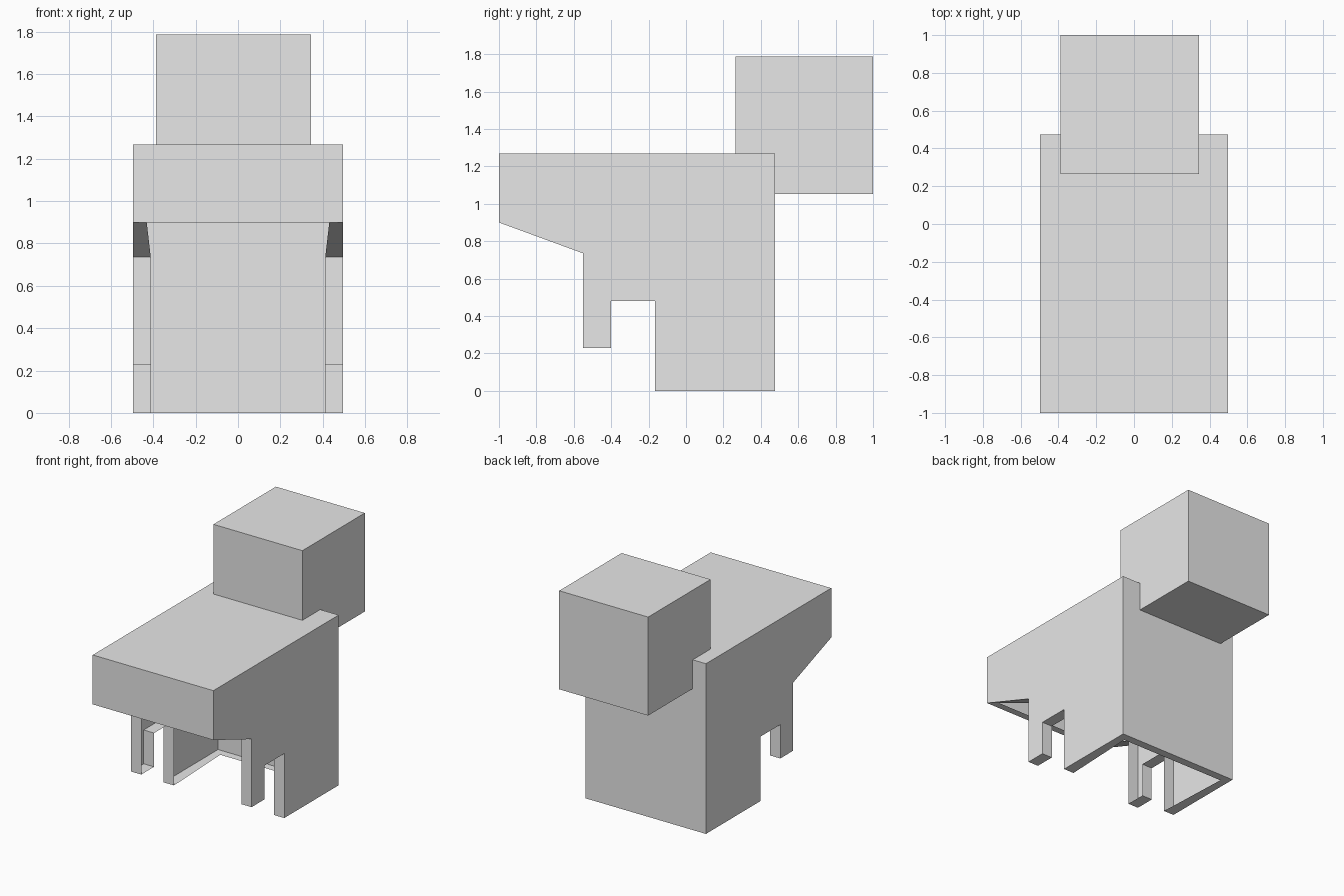
import bpy
import bmesh

# Remove the default cube
old = bpy.data.objects.get("Cube")
if old:
    bpy.data.objects.remove(old, do_unlink=True)

# Single plain grey material
grey = bpy.data.materials.new("light_grey")
grey.use_nodes = True
grey.diffuse_color = (0.8, 0.8, 0.8, 1)
grey.node_tree.nodes["Principled BSDF"].inputs["Base Color"].default_value = (0.8, 0.8, 0.8, 1)


def add_object(name, bm):
    mesh = bpy.data.meshes.new(name)
    bm.to_mesh(mesh)
    bm.free()
    mesh.materials.append(grey)
    obj = bpy.data.objects.new(name, mesh)
    bpy.context.collection.objects.link(obj)
    return obj


# Body: hollow shell, open below, from one side profile in (y, z)
HALF_WIDTH = 0.497
profile = [
    (-1, 0.9), (-1, 1.268), (0.475, 1.268), (0.475, 0),   # front, top, back
    (-0.165, 0), (-0.165, 0.48), (-0.4, 0.48),            # notch
    (-0.4, 0.228), (-0.55, 0.228), (-0.55, 0.735),        # front leg
]
bm = bmesh.new()
low = [bm.verts.new((-HALF_WIDTH, y, z)) for y, z in profile]
high = [bm.verts.new((HALF_WIDTH, y, z)) for y, z in profile]
bm.faces.new(low)
bm.faces.new(high[::-1])
for i in range(3):
    bm.faces.new((low[i], high[i], high[i + 1], low[i + 1]))
body = add_object("body_shell", bm)

# Inward lip along the open lower edge
lip = body.modifiers.new("lip", "SOLIDIFY")
lip.thickness = 0.085
lip.offset = -1
lip.use_rim = True
lip.use_rim_only = True

# Head block: box set into the top of the back wall
lo, hi = (-0.388, 0.265, 1.053), (0.345, 1, 1.787)
bm = bmesh.new()
bmesh.ops.create_cube(bm, size=1)
for v in bm.verts:
    v.co = [b if c > 0 else a for a, b, c in zip(lo, hi, v.co)]
add_object("head_block", bm)
